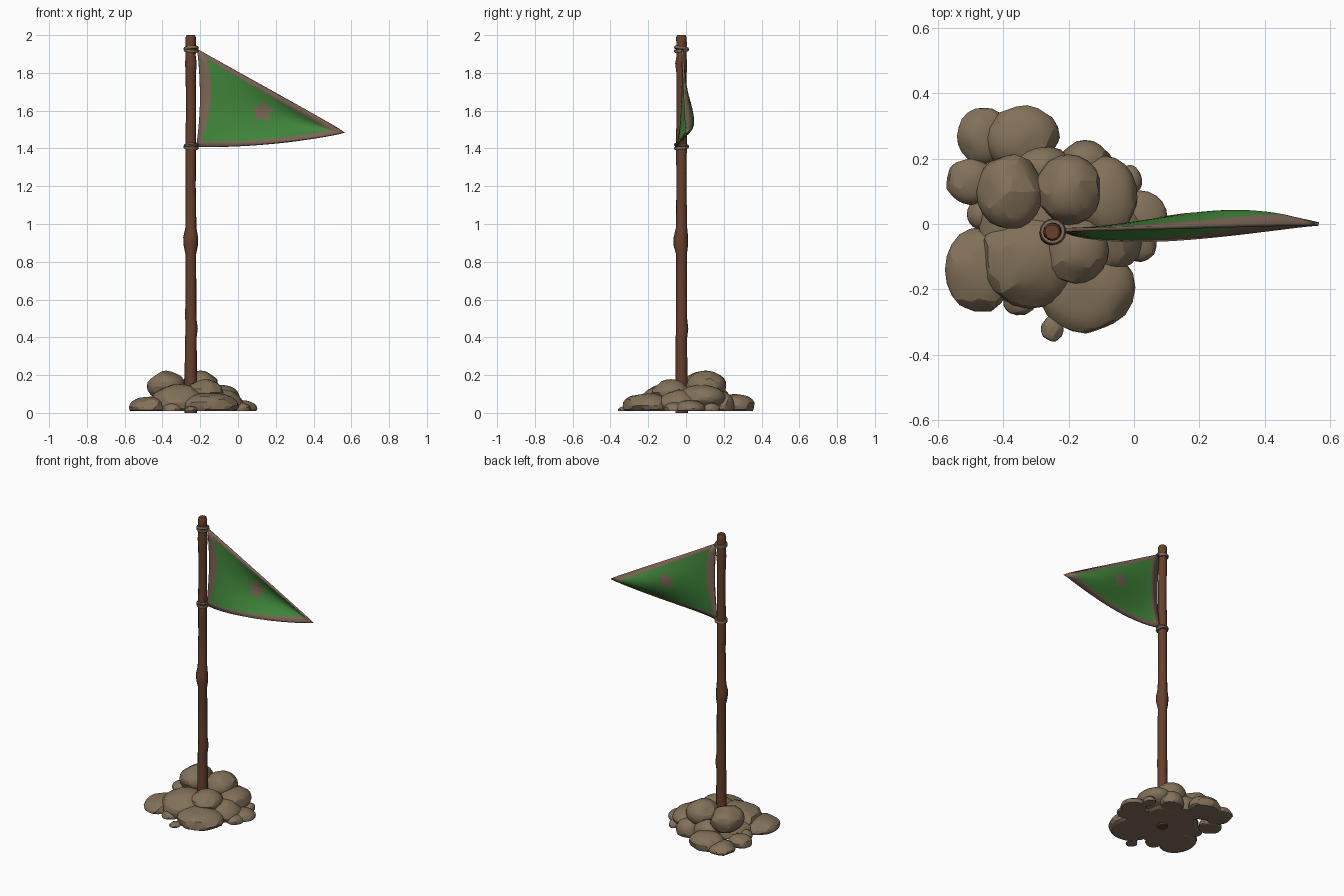
import bpy, bmesh, math, random
from mathutils import Vector

if "Cube" in bpy.data.objects:
    bpy.data.objects.remove(bpy.data.objects["Cube"])

random.seed(4)


def material(name, rgb):
    m = bpy.data.materials.new(name)
    m.diffuse_color = (*rgb, 1)
    m.use_nodes = True
    m.node_tree.nodes["Principled BSDF"].inputs["Base Color"].default_value = m.diffuse_color
    return m


WOOD = material("brown wood", (0.135, 0.050, 0.025))
GREEN = material("green cloth", (0.052, 0.235, 0.043))
TAN = material("tan trim", (0.200, 0.132, 0.092))
ROCK = material("stone", (0.225, 0.165, 0.102))


def finish(bm, name, mats, angle=None):
    bmesh.ops.recalc_face_normals(bm, faces=bm.faces)
    me = bpy.data.meshes.new(name)
    bm.to_mesh(me)
    bm.free()
    ob = bpy.data.objects.new(name, me)
    bpy.context.collection.objects.link(ob)
    for m in mats:
        me.materials.append(m)
    if angle:
        bpy.context.view_layer.objects.active = ob
        ob.select_set(True)
        bpy.ops.object.shade_smooth_by_angle(angle=math.radians(angle))
        ob.select_set(False)
    return ob


# Pole: stacked rings (height, radius, x shift, y shift) with knots
PX, PY = -0.25, -0.024
rings = [(0, .033, 0, 0), (.2, .032, 0, 0), (.40, .031, .001, 0), (.445, .033, .005, .002),
         (.50, .030, .001, 0), (.84, .029, 0, 0), (.885, .037, 0, -.003), (.93, .038, -.001, -.004),
         (.98, .030, 0, 0), (1.2, .027, 0, 0), (1.45, .028, 0, 0), (1.6, .026, .001, 0),
         (1.8, .027, 0, 0), (1.85, .031, .001, -.001), (1.89, .027, 0, 0), (1.96, .028, 0, 0),
         (1.99, .027, 0, 0), (2.0, .022, 0, 0)]
N = 12
bm = bmesh.new()
loops = []
for z, r, dx, dy in rings:
    loops.append([bm.verts.new((PX + dx + r * math.cos(k * math.tau / N) * random.uniform(.96, 1.04),
                                PY + dy + r * math.sin(k * math.tau / N) * random.uniform(.96, 1.04), z))
                  for k in range(N)])
for a, b in zip(loops, loops[1:]):
    for k in range(N):
        bm.faces.new((a[k], a[k - 1], b[k - 1], b[k]))
bm.faces.new(loops[0])
bm.faces.new(loops[-1])
finish(bm, "pole", [WOOD], 40)

# Rope ties holding the flag: two slanted coils each
for name, z in (("upper_tie", 1.925), ("lower_tie", 1.41)):
    for i, (dz, tilt) in enumerate(((-.006, .12), (.006, -.14))):
        bpy.ops.mesh.primitive_torus_add(location=(PX + .002, PY, z + dz), rotation=(tilt, tilt * .6, 0),
                                         major_radius=.032, minor_radius=.009,
                                         major_segments=16, minor_segments=6)
        tie = bpy.context.object
        tie.name = f"{name}_{i + 1}"
        tie.data.materials.append(TAN)
        bpy.ops.object.shade_smooth_by_angle(angle=math.radians(60))


# Flag: billow depth as a function of position
def lerp(a, b, t):
    return a + (b - a) * t


def billow(x, z):
    s = min(max((x + .215) / .78, 0), 1)
    low = lerp(1.41, 1.485, s) - .08 * s * (1 - s)
    high = lerp(1.925, 1.485, s)
    t = min(max((z - low) / max(high - low, .001), 0), 1)
    return (lerp(-.018, 0, s) + .05 * math.sin(math.pi * t) * math.sin(math.pi * s ** 1.5)
            - .038 * (1 - t) ** 2 * math.sin(math.pi * s ** .65))


def pennant(top, bottom, tip, bow):
    """Return a function mapping (u along, v up) onto a sagging triangle."""
    def point(u, v):
        x = lerp(lerp(bottom[0], top[0], v), tip[0], u) + bow * 4 * v * (1 - v) * (1 - u) ** 3
        z = lerp(lerp(bottom[1], tip[1], u) - .08 * u * (1 - u), lerp(top[1], tip[1], u), v)
        return (x, billow(x, z), z)
    return point


inner = pennant((-.165, 1.873), (-.195, 1.437), (.49, 1.495), .035)
outer = pennant((-.217, 1.928), (-.220, 1.407), (.565, 1.485), .017)
U, V = 24, 12
bm = bmesh.new()
grid = [[bm.verts.new(inner(i / U, j / V)) for j in range(V + 1)] for i in range(U + 1)]
for i in range(U):
    for j in range(V):
        bm.faces.new((grid[i][j], grid[i + 1][j], grid[i + 1][j + 1], grid[i][j + 1]))
# tan hem around the green field
rim = ([(0, j) for j in range(V)] + [(i, V) for i in range(U)]
       + [(U, j) for j in range(V, 0, -1)] + [(i, 0) for i in range(U, 0, -1)])
hem = [bm.verts.new(outer(i / U, j / V)) for i, j in rim]
for k in range(len(rim)):
    (i0, j0), (i1, j1) = rim[k - 1], rim[k]
    bm.faces.new((grid[i0][j0], grid[i1][j1], hem[k], hem[k - 1])).material_index = 1
bmesh.ops.remove_doubles(bm, verts=bm.verts, dist=.0004)
flag = finish(bm, "flag", [GREEN, TAN], 40)
sol = flag.modifiers.new("thickness", 'SOLIDIFY')
sol.thickness = .011
sol.offset = 0

# Star plates on both faces of the flag
for name, off in (("star_front", -.0075), ("star_back", .0075)):
    bm = bmesh.new()
    rows = []
    for f in (.33, .66, 1):
        row = []
        for k in range(10):
            r = f * (.062 if k % 2 == 0 else .034)
            a = math.radians(84 + 36 * k)
            x, z = .13 + r * math.cos(a), 1.595 + r * math.sin(a)
            row.append(bm.verts.new((x, billow(x, z) + off, z)))
        rows.append(row)
    bm.faces.new(rows[0])
    for a, b in zip(rows, rows[1:]):
        for k in range(10):
            bm.faces.new((a[k - 1], a[k], b[k], b[k - 1]))
    finish(bm, name, [TAN])

# Rock pile: (x, y, x radius, y radius, bottom, top)
rocks = [(-.25, 0, .22, .2, 0, .11),
         (-.46, .27, .08, .085, 0, .07), (-.345, .265, .115, .1, 0, .10), (-.50, .13, .075, .07, 0, .075),
         (-.38, .10, .10, .115, .06, .22), (-.20, .105, .10, .105, .06, .22),
         (-.32, -.11, .155, .145, 0, .15), (-.18, -.08, .10, .10, .04, .175),
         (-.145, -.195, .145, .14, 0, .105), (-.47, -.14, .105, .13, 0, .085),
         (-.25, -.32, .034, .04, 0, .035), (-.35, -.235, .05, .045, 0, .05),
         (-.09, .08, .10, .125, .02, .145), (.02, .02, .08, .08, 0, .065), (.02, -.06, .05, .055, 0, .055),
         (-.01, .135, .035, .045, 0, .05), (-.15, .19, .08, .065, 0, .11), (-.28, .17, .09, .07, 0, .13),
         (-.47, .03, .04, .045, 0, .06), (-.07, -.04, .10, .10, 0, .12)]
for n, (x, y, rx, ry, bottom, top) in enumerate(rocks):
    bm = bmesh.new()
    bmesh.ops.create_icosphere(bm, subdivisions=3, radius=1)
    # chip the lump flat along random planes
    for _ in range(16):
        d = Vector([random.gauss(0, 1) for _ in range(3)]).normalized()
        cut = random.uniform(.87, .96)
        for v in bm.verts:
            over = v.co.dot(d) - cut
            if over > 0:
                v.co -= d * over
    # ground rocks are sunk domes with a flat base, upper ones are squashed lumps
    h = top * .64 if bottom == 0 else (top - bottom) / 2
    for v in bm.verts:
        c = v.co
        v.co = (x + c.x * rx * 1.03, y + c.y * ry * 1.03, max(.01, top - h + c.z * h * 1.05))
    finish(bm, f"rock_{n + 1}", [ROCK], 18)
